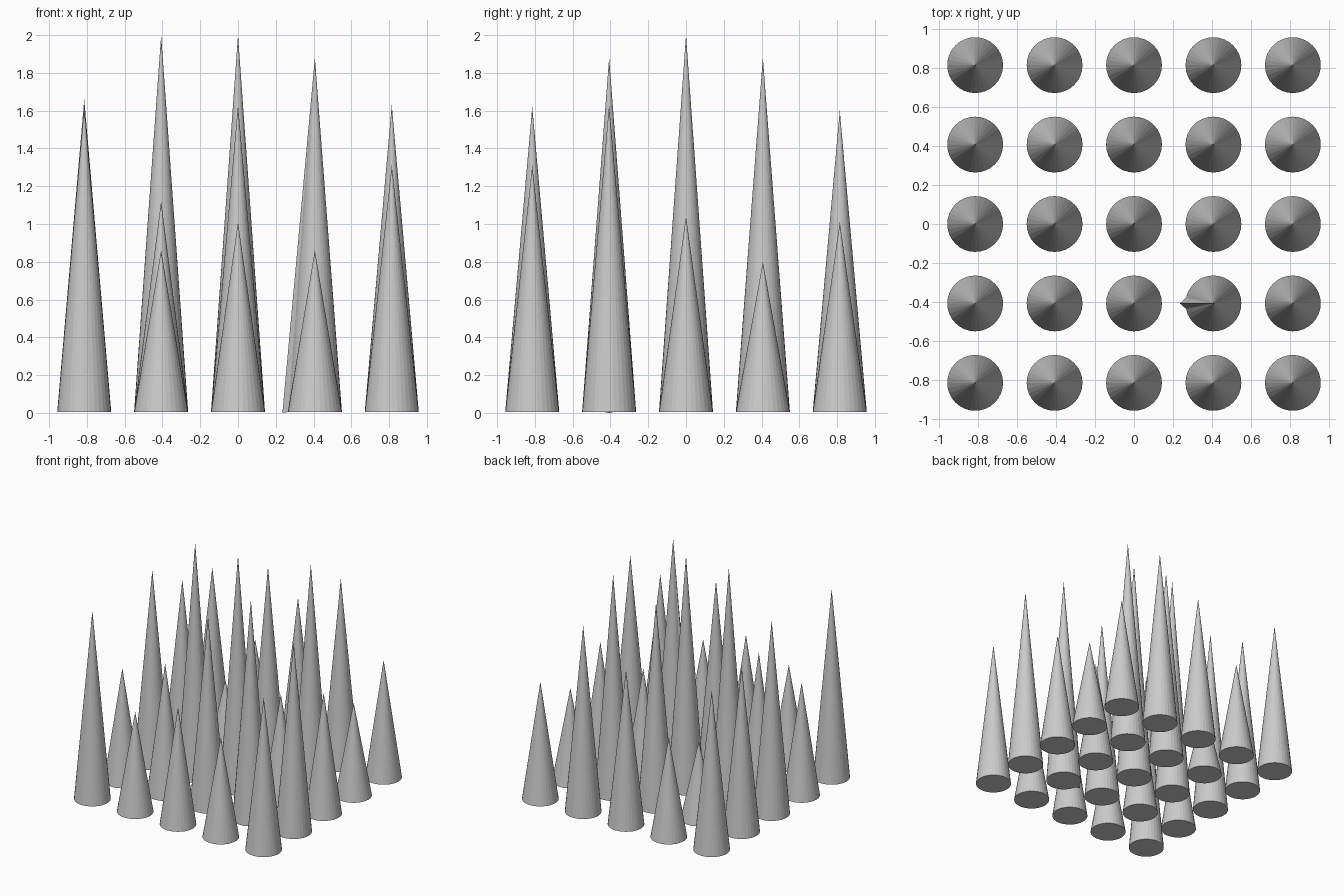
import bpy

if "Cube" in bpy.data.objects:
    bpy.data.objects.remove(bpy.data.objects["Cube"])

# Spike field: 5 x 5 grid of flat-shaded cones, rows run front to back
STEP, RADIUS, SIDES, BASE = 0.407, 0.143, 32, 0.005
HEIGHTS = [
    [1.62, 0.86, 1.01, 0.86, 1.31],
    [0.97, 1.12, 1.63, 1.88, 1.63],
    [1.66, 2.00, 2.00, 0.92, 1.04],
    [1.42, 0.67, 1.75, 1.88, 0.80],
    [1.37, 0.86, 1.33, 1.60, 1.01],
]


def spike(col, row, top):
    depth = top - BASE
    bpy.ops.mesh.primitive_cone_add(
        vertices=SIDES, radius1=RADIUS, radius2=0, depth=depth,
        location=((col - 2) * STEP, (row - 2) * STEP, BASE + depth / 2))
    obj = bpy.context.object
    obj.name = f"spike_row{row + 1}_col{col + 1}"
    return obj


spikes = {}
for row, line in enumerate(HEIGHTS):
    for col, top in enumerate(line):
        spikes[col, row] = spike(col, row, top)

# One spike has a rim corner pulled outward into a thin fin
fin = min(spikes[3, 1].data.vertices, key=lambda v: v.co.x)
fin.co.x -= 0.029
fin.co.z -= BASE
